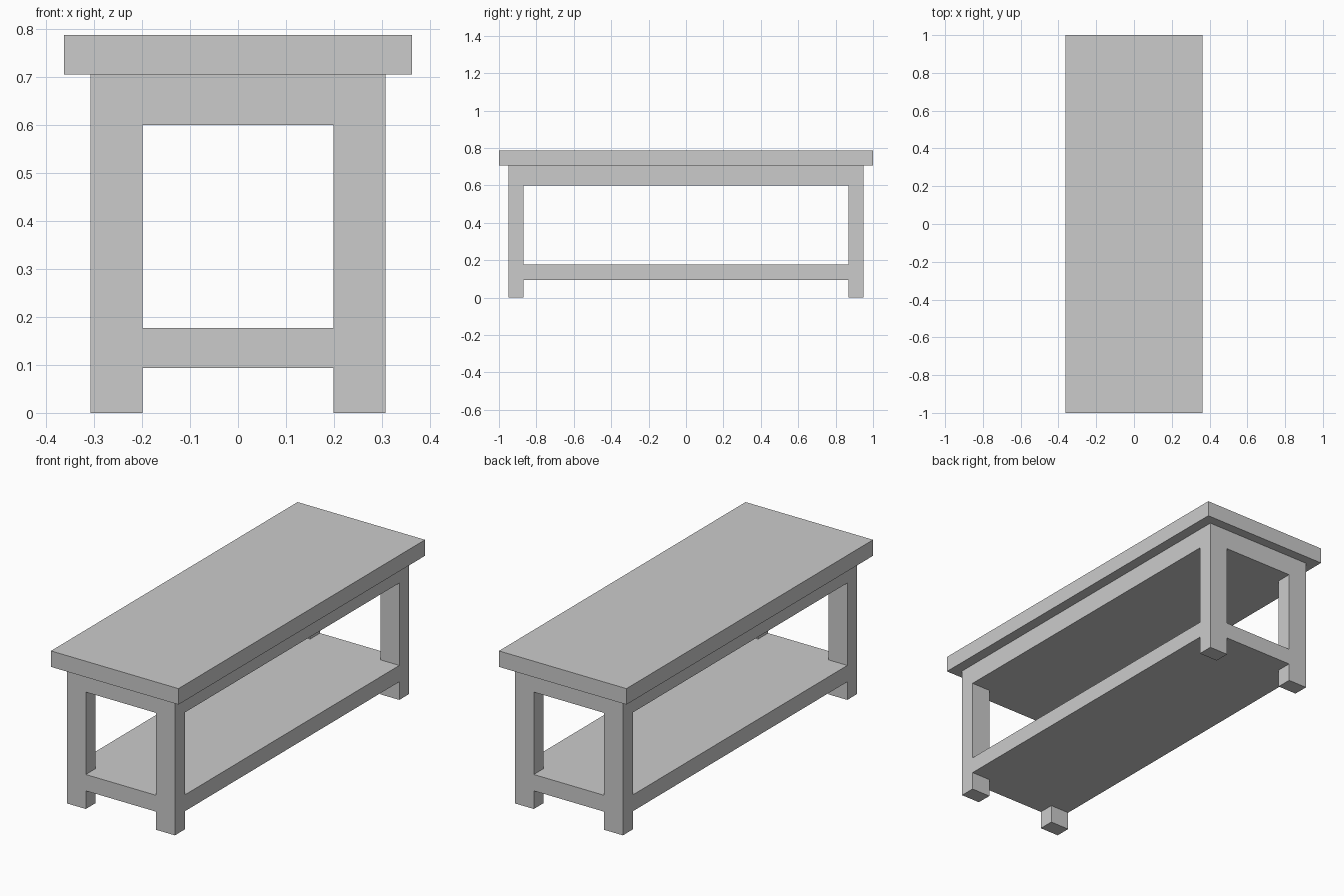
import bpy
import bmesh
from mathutils import Vector

if "Cube" in bpy.data.objects:
    bpy.data.objects.remove(bpy.data.objects["Cube"])


def new_object(name, bm):
    bmesh.ops.recalc_face_normals(bm, faces=bm.faces)
    mesh = bpy.data.meshes.new(name)
    bm.to_mesh(mesh)
    bm.free()
    obj = bpy.data.objects.new(name, mesh)
    bpy.context.collection.objects.link(obj)
    return obj


def add_box(bm, x, y, z):
    """Add a box spanning the (low, high) ranges x, y, z."""
    verts = bmesh.ops.create_cube(bm, size=1)["verts"]
    ranges = (x, y, z)
    size = Vector([r[1] - r[0] for r in ranges])
    centre = Vector([(r[0] + r[1]) / 2 for r in ranges])
    for v in verts:
        v.co = Vector([v.co[i] * size[i] for i in range(3)]) + centre


# Overhanging table top
bm = bmesh.new()
add_box(bm, (-0.362, 0.362), (-1, 1), (0.705, 0.787))
new_object("table_top", bm)

# Base: four legs flush with a solid apron and a solid shelf, welded into one skin
XS = (-0.307, -0.199, 0.199, 0.307)
YS = (-0.95, -0.87, 0.87, 0.95)
ZS = (0, 0.093, 0.177, 0.6, 0.705)
SOLID_LAYERS = (1, 3)  # shelf and apron; the other layers hold only legs

bm = bmesh.new()
for k in range(4):
    for i in range(3):
        for j in range(3):
            if k in SOLID_LAYERS or (i != 1 and j != 1):
                add_box(bm, XS[i:i + 2], YS[j:j + 2], ZS[k:k + 2])

# Remove the inner walls shared by neighbouring blocks, then weld and simplify
seen = {}
for f in bm.faces:
    key = tuple(round(c, 4) + 0.0 for c in f.calc_center_median())
    seen.setdefault(key, []).append(f)
inner = [f for faces in seen.values() if len(faces) > 1 for f in faces]
bmesh.ops.delete(bm, geom=inner, context='FACES')
bmesh.ops.remove_doubles(bm, verts=bm.verts, dist=0.0005)
new_object("legs_apron_and_shelf", bm)
